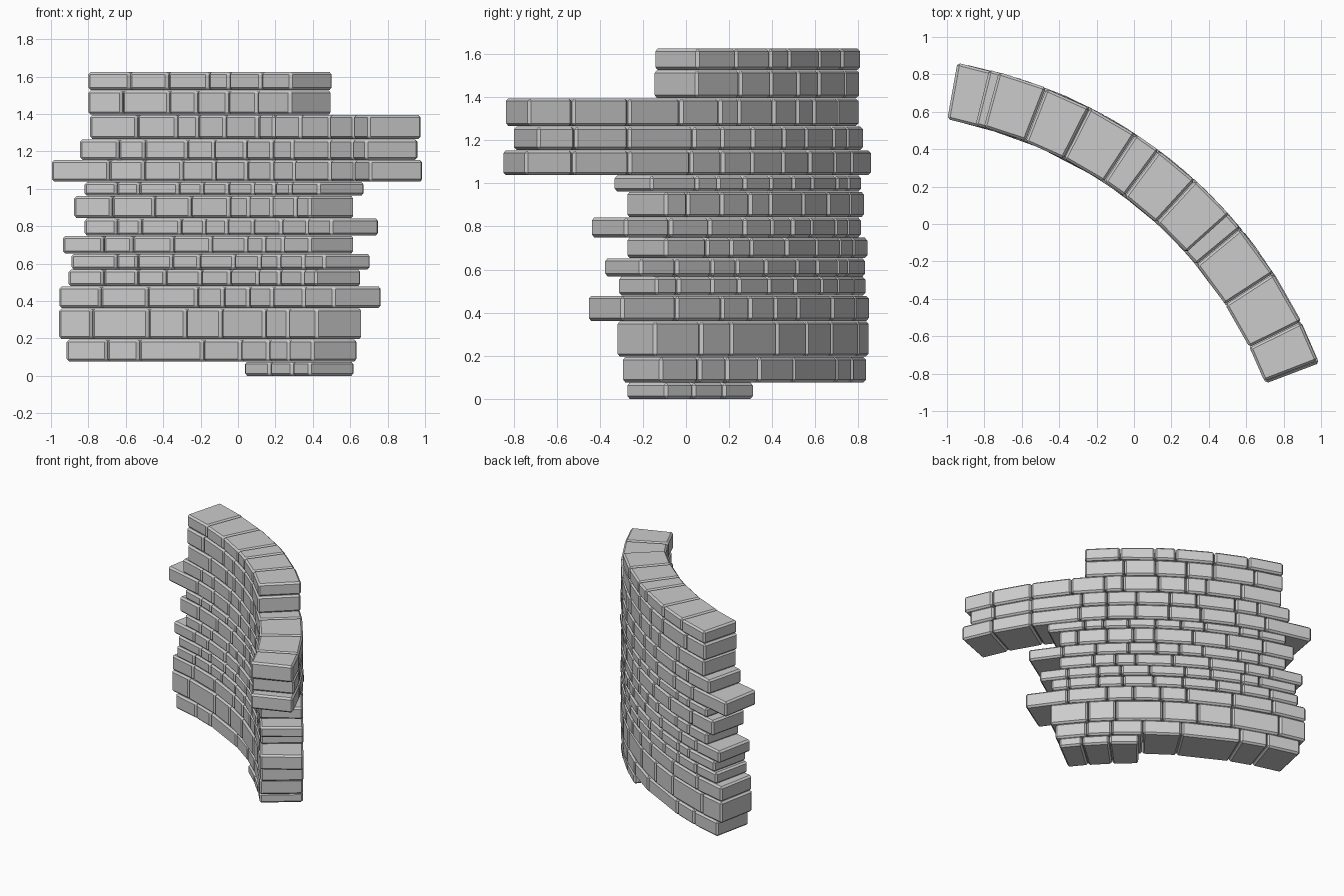
import bpy, bmesh, random
from math import acos, cos, sin

random.seed(4)
CX, CY = -1.39, -1.647          # centre of the wall's curve
R_IN, R_OUT = 2.24, 2.545       # concave front and convex back radii
GAP, CHAMFER = 0.004, 0.013


def brick(bm, a0, a1, z0, z1):
    """One chamfered wedge-shaped brick between two radial joints."""
    d = random.uniform(-0.003, 0.003)
    b = bmesh.new()
    half = GAP / 2 / R_OUT
    rings = []
    for z in (z0, z1):
        rings.append([b.verts.new((CX + r * cos(a), CY + r * sin(a), z))
                      for r, a in ((R_IN + d, a0 - half), (R_IN + d, a1 + half),
                                   (R_OUT + d, a1 + half), (R_OUT + d, a0 - half))])
    lo, hi = rings
    b.faces.new(lo[::-1])
    b.faces.new(hi)
    for i in range(4):
        j = (i + 1) % 4
        b.faces.new((lo[i], lo[j], hi[j], hi[i]))
    bmesh.ops.recalc_face_normals(b, faces=b.faces)
    bmesh.ops.bevel(b, geom=b.edges[:], offset=CHAMFER, segments=1,
                    affect='EDGES', profile=0.5)
    tmp = bpy.data.meshes.new("tmp")
    b.to_mesh(tmp)
    b.free()
    bm.from_mesh(tmp)
    bpy.data.meshes.remove(tmp)


count = 0


def course(z0, z1, *joints):
    """A row of bricks; joints are x positions along the front face."""
    global count
    count += 1
    bm = bmesh.new()
    angles = [acos((x - CX) / R_IN) for x in joints]
    for a0, a1 in zip(angles, angles[1:]):
        brick(bm, a0, a1, z0, z1)
    name = f"brick_course_{count:02d}"
    me = bpy.data.meshes.new(name)
    bm.to_mesh(me)
    bm.free()
    bpy.context.collection.objects.link(bpy.data.objects.new(name, me))


# Lower courses, starting with the short footing row
course(0.000, 0.075, 0.03, 0.17, 0.29, 0.385)
course(0.077, 0.194, -0.92, -0.70, -0.53, -0.19, 0.01, 0.16, 0.27, 0.40)
course(0.196, 0.360, -0.96, -0.78, -0.48, -0.28, -0.09, 0.14, 0.265, 0.42)
course(0.362, 0.478, -0.96, -0.735, -0.485, -0.22, -0.08, 0.055, 0.18, 0.35, 0.51)
course(0.480, 0.567, -0.91, -0.72, -0.54, -0.39, -0.20, -0.045, 0.105, 0.22, 0.345, 0.415)
course(0.569, 0.652, -0.895, -0.65, -0.54, -0.355, -0.21, -0.025, 0.115, 0.22, 0.35, 0.46)

# Middle courses with a staggered end
course(0.654, 0.748, -0.94, -0.72, -0.565, -0.35, -0.145, 0.045, 0.14, 0.24, 0.385)
course(0.750, 0.841, -0.825, -0.65, -0.52, -0.31, -0.18, -0.06, 0.08, 0.23, 0.37, 0.50)
course(0.843, 0.961, -0.88, -0.675, -0.45, -0.255, -0.05, 0.055, 0.18, 0.31, 0.385)
course(0.963, 1.036, -0.825, -0.65, -0.53, -0.32, -0.19, -0.055, 0.08, 0.195, 0.28, 0.43)

# Long overhanging courses
course(1.038, 1.153, -1.0, -0.69, -0.505, -0.30, -0.125, 0.045, 0.18, 0.30, 0.49, 0.62, 0.705)
course(1.155, 1.264, -0.85, -0.64, -0.50, -0.275, -0.13, 0.04, 0.18, 0.29, 0.49, 0.615, 0.685)
course(1.266, 1.395, -0.795, -0.54, -0.33, -0.215, -0.07, 0.105, 0.19, 0.335, 0.49, 0.62, 0.70)

# Short top courses
course(1.397, 1.525, -0.805, -0.62, -0.37, -0.22, -0.055, 0.10, 0.28)
course(1.527, 1.625, -0.805, -0.58, -0.375, -0.16, -0.05, 0.12, 0.28)
